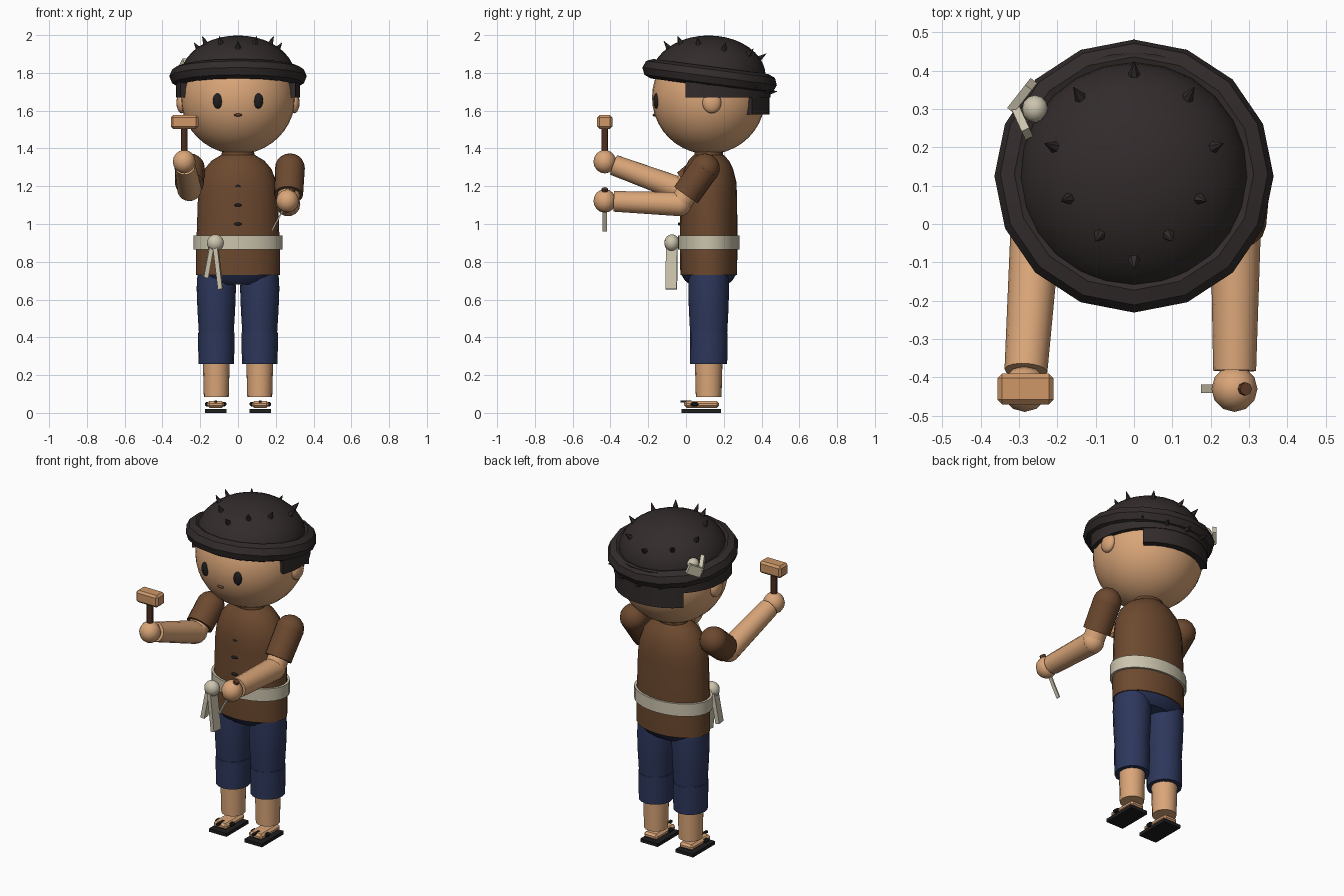
import bpy, bmesh, math
from mathutils import Matrix, Vector

if "Cube" in bpy.data.objects:
    bpy.data.objects.remove(bpy.data.objects["Cube"])


def material(name, col):
    m = bpy.data.materials.new(name)
    m.diffuse_color = (*col, 1)
    m.use_nodes = True
    m.node_tree.nodes["Principled BSDF"].inputs["Base Color"].default_value = m.diffuse_color
    return m


SKIN = material("skin", (0.70, 0.38, 0.19))
SHIRT = material("brown_cloth", (0.15, 0.066, 0.028))
NAVY = material("navy_cloth", (0.026, 0.038, 0.105))
DARK = material("dark_hat", (0.032, 0.024, 0.024))
CREAM = material("cream_sash", (0.60, 0.55, 0.42))
WOOD = material("hammer_wood", (0.62, 0.31, 0.14))
HANDLE = material("handle_brown", (0.13, 0.05, 0.025))
BLACK = material("black", (0.014, 0.013, 0.014))
CY = 0.12  # depth of the body axis


def finish(name, bm, mat, mtx=Matrix(), angle=35):
    bmesh.ops.recalc_face_normals(bm, faces=bm.faces)
    me = bpy.data.meshes.new(name)
    bm.transform(mtx)
    bm.to_mesh(me)
    bm.free()
    me.materials.append(mat)
    ob = bpy.data.objects.new(name, me)
    bpy.context.collection.objects.link(ob)
    bpy.ops.object.select_all(action='DESELECT')
    ob.select_set(True)
    bpy.context.view_layer.objects.active = ob
    bpy.ops.object.shade_smooth_by_angle(angle=math.radians(angle))
    return ob


def loft(name, rings, mat, mtx=Matrix(), n=16, closed=False):
    """Stack of elliptical rings (z, rx, ry); closed joins last to first."""
    bm = bmesh.new()
    loops = [[bm.verts.new((rx * math.cos(2 * math.pi * i / n),
                            ry * math.sin(2 * math.pi * i / n), z))
              for i in range(n)] for z, rx, ry in rings]
    pairs = list(zip(loops, loops[1:]))
    if closed:
        pairs.append((loops[-1], loops[0]))
    else:
        bm.faces.new(loops[0])
        bm.faces.new(loops[-1])
    for a, b in pairs:
        for i in range(n):
            j = (i + 1) % n
            bm.faces.new((a[i], a[j], b[j], b[i]))
    return finish(name, bm, mat, mtx)


def tube(name, p, q, r1, r2, mat, n=14):
    p, q = Vector(p), Vector(q)
    d = q - p
    m = Matrix.Translation(p) @ d.to_track_quat('Z', 'Y').to_matrix().to_4x4()
    return loft(name, [(0, r1, r1), (d.length, r2, r2)], mat, m, n)


def ball(name, c, r, mat, u=16, v=10):
    bm = bmesh.new()
    bmesh.ops.create_uvsphere(bm, u_segments=u, v_segments=v, radius=1)
    m = Matrix.Translation(c) @ Matrix.Diagonal((*r, 1))
    return finish(name, bm, mat, m, 45)


def box(name, c, size, mat, rot=Matrix(), bevel=0):
    bm = bmesh.new()
    bmesh.ops.create_cube(bm, size=1, matrix=Matrix.Diagonal((*size, 1)))
    if bevel:
        bmesh.ops.bevel(bm, geom=bm.edges[:], offset=bevel, segments=1, affect='EDGES')
    return finish(name, bm, mat, Matrix.Translation(c) @ rot, 20)


def strip(name, p, q, w, t, mat):
    """Flat bar running from p to q."""
    p, q = Vector(p), Vector(q)
    d = q - p
    rot = d.to_track_quat('Z', 'Y').to_matrix().to_4x4()
    return box(name, (p + q) / 2, (w, t, d.length), mat, rot)


axis = Matrix.Translation((0, CY, 0))

# torso, neck and hips
loft("shirt", [(0.73, .222, .15), (0.85, .222, .152), (1.0, .217, .152), (1.15, .212, .15),
               (1.22, .203, .147), (1.29, .178, .13), (1.335, .14, .108), (1.365, .09, .08)],
     SHIRT, axis, 24)
loft("collar", [(1.34, .09, .078), (1.385, .085, .075)], SHIRT, axis)
loft("hips", [(0.68, .15, .10), (0.70, .19, .125), (0.735, .218, .147)], NAVY, axis, 24)
for i, y in enumerate((0.011, -0.021, -0.032, -0.033)):
    ball(f"button_{i}", (0, y, 1.3 - i * .1), (.021, .01, .008), BLACK, 10, 6)

# sash with knot and two tails
loft("sash", [(.865, .222, .15), (.865, .236, .163), (.94, .236, .163), (.94, .222, .15)],
     CREAM, axis, 28, True)
ball("sash_knot", (-.12, -.075, .90), (.045, .04, .045), CREAM)
strip("sash_tail_long", (-.12, -.075, .89), (-.092, -.078, .655), .06, .024, CREAM)
strip("sash_tail_short", (-.14, -.07, .89), (-.172, -.074, .715), .05, .024, CREAM)

# legs, feet and sandals
for s, side in ((-1, "right"), (1, "left")):
    lx = s * .115
    at = Matrix.Translation((lx, CY, 0))
    loft(f"{side}_trouser_upper", [(.42, .092, .098), (.55, .1, .105), (.66, .104, .108),
                                   (.73, .1, .105)], NAVY, at)
    loft(f"{side}_trouser_lower", [(.26, .094, .098), (.35, .096, .1), (.425, .096, .1)], NAVY, at)
    loft(f"{side}_shin", [(.085, .066, .068), (.27, .071, .073)], SKIN, at)
    box(f"{side}_sole", (s * .118, .08, .01), (.116, .208, .02), BLACK)
    box(f"{side}_foot", (s * .118, .083, .045), (.09, .185, .036), SKIN, bevel=.012)
    box(f"{side}_sandal_strap", (s * .118, .045, .046), (.116, .04, .022), BLACK, bevel=.008)
    box(f"{side}_toe_thong", (s * .118, .0, .060), (.014, .06, .012), BLACK)

# arms: rounded sleeve, elbow, forearm and fist
arms = (("right", (-.255, .10, 1.295), (-.258, -.035, 1.185), (-.285, -.43, 1.33)),
        ("left", (.275, .10, 1.295), (.265, -.035, 1.105), (.262, -.43, 1.122)))
for side, sh, el, ha in arms:
    sh, el, ha = Vector(sh), Vector(el), Vector(ha)
    ball(f"{side}_shoulder", sh, (.079, .079, .079), SHIRT)
    tube(f"{side}_sleeve", sh, sh.lerp(el, .74), .079, .077, SHIRT)
    tube(f"{side}_upper_arm", sh, el, .06, .06, SKIN)
    ball(f"{side}_elbow", el, (.064, .064, .064), SKIN)
    tube(f"{side}_forearm", el, el.lerp(ha, .88), .065, .056, SKIN)
    ball(f"{side}_fist", ha, (.06, .06, .062), SKIN, 12, 8)

# mallet and chisel
tube("mallet_handle", (-.285, -.43, 1.32), (-.285, -.43, 1.51), .018, .018, HANDLE, 10)
box("mallet_head", (-.283, -.43, 1.54), (.146, .08, .072), WOOD, bevel=.012)
tube("chisel_handle", (.262, -.43, 1.122), (.292, -.43, 1.188), .017, .017, HANDLE, 8)
strip("chisel_blade", (.262, -.43, 1.12), (.178, -.43, .962), .022, .008, CREAM)
bpy.data.objects["chisel_blade"].data.materials[0] = CREAM

# head and face
ball("head", (0, CY, 1.67), (.303, .3, .3), SKIN, 32, 20)
for s, side in ((-1, "right"), (1, "left")):
    ball(f"{side}_ear", (s * .298, .137, 1.642), (.028, .05, .056), SKIN)
    ball(f"{side}_eye", (s * .107, -.156, 1.652), (.026, .016, .041), BLACK)
ball("mouth", (0, -.165, 1.577), (.021, .012, .008), HANDLE, 12, 6)


# hair: thick wall around the sides, deeper at the back
def hair_wall(name, a0, a1, z0, z1, r, n):
    bm = bmesh.new()
    cols = []
    for i in range(n + 1):
        a = math.radians(a0 + (a1 - a0) * i / n)
        cols.append([bm.verts.new((q * math.cos(a), q * math.sin(a), z))
                     for q, z in ((r, z0), (r, z1), (.26, z1), (.26, z0))])
    for a, b in zip(cols, cols[1:]):
        for k in range(4):
            bm.faces.new((a[k], b[k], b[(k + 1) % 4], a[(k + 1) % 4]))
    bm.faces.new(cols[0])
    bm.faces.new(cols[-1])
    finish(name, bm, DARK, axis)


hair_wall("hair_sides", -22, 202, 1.67, 1.79, .327, 20)
hair_wall("hair_back", 45, 135, 1.58, 1.70, .323, 8)

# hat: tilted rolled brim and a dome
tilt = Matrix.Translation((0, .125, 1.782)) @ Matrix.Rotation(math.radians(-7.5), 4, 'X')
brim = [(.052 * math.sin(k * math.pi / 4), .312 + .052 * math.cos(k * math.pi / 4),
         .307 + .052 * math.cos(k * math.pi / 4)) for k in range(8)]
loft("hat_brim", brim, DARK, tilt, 16, True)
dome = [(.215 * math.sin(t * math.pi / 20), .302 * math.cos(t * math.pi / 20),
         .302 * math.cos(t * math.pi / 20)) for t in range(10)] + [(.215, .003, .003)]
loft("hat_dome", dome, DARK, Matrix.Translation((0, CY, 1.783)), 24)


# small studs on the dome and along the back of the brim
def spike(name, p, d, length=.042, r=.018):
    p, d = Vector(p), Vector(d).normalized()
    tube(name, p - d * .008, p + d * length, r, .001, DARK, 6)


studs = [(0, .285), (0, -.225)]
for x, y in ((.148, .222), (.22, .085), (.18, -.057), (.095, -.157)):
    studs += [(x, y), (-x, y)]
for i, (x, y) in enumerate(studs):
    x, y = x * .95, y * .95
    z = .215 * math.sqrt(1 - (x * x + y * y) / .302 ** 2)
    spike(f"hat_stud_{i}", (x, CY + y, 1.783 + z), (x / .091, y / .091, z / .046))
for i, deg in enumerate((45, 68, 90, 112, 135)):
    a = math.radians(deg)
    spike(f"brim_stud_{i}", (.33 * math.cos(a), CY + .33 * math.sin(a), 1.785 - .085 * math.sin(a)),
          (math.cos(a), math.sin(a), .05), .032)

# cream tie on the side of the hat
ball("hat_tie_knot", (-.258, .30, 1.835), (.034, .036, .034), CREAM, 12, 8)
strip("hat_tie_upper", (-.315, .305, 1.80), (-.268, .365, 1.835), .022, .055, CREAM)
strip("hat_tie_lower", (-.31, .305, 1.80), (-.278, .235, 1.86), .022, .04, CREAM)
